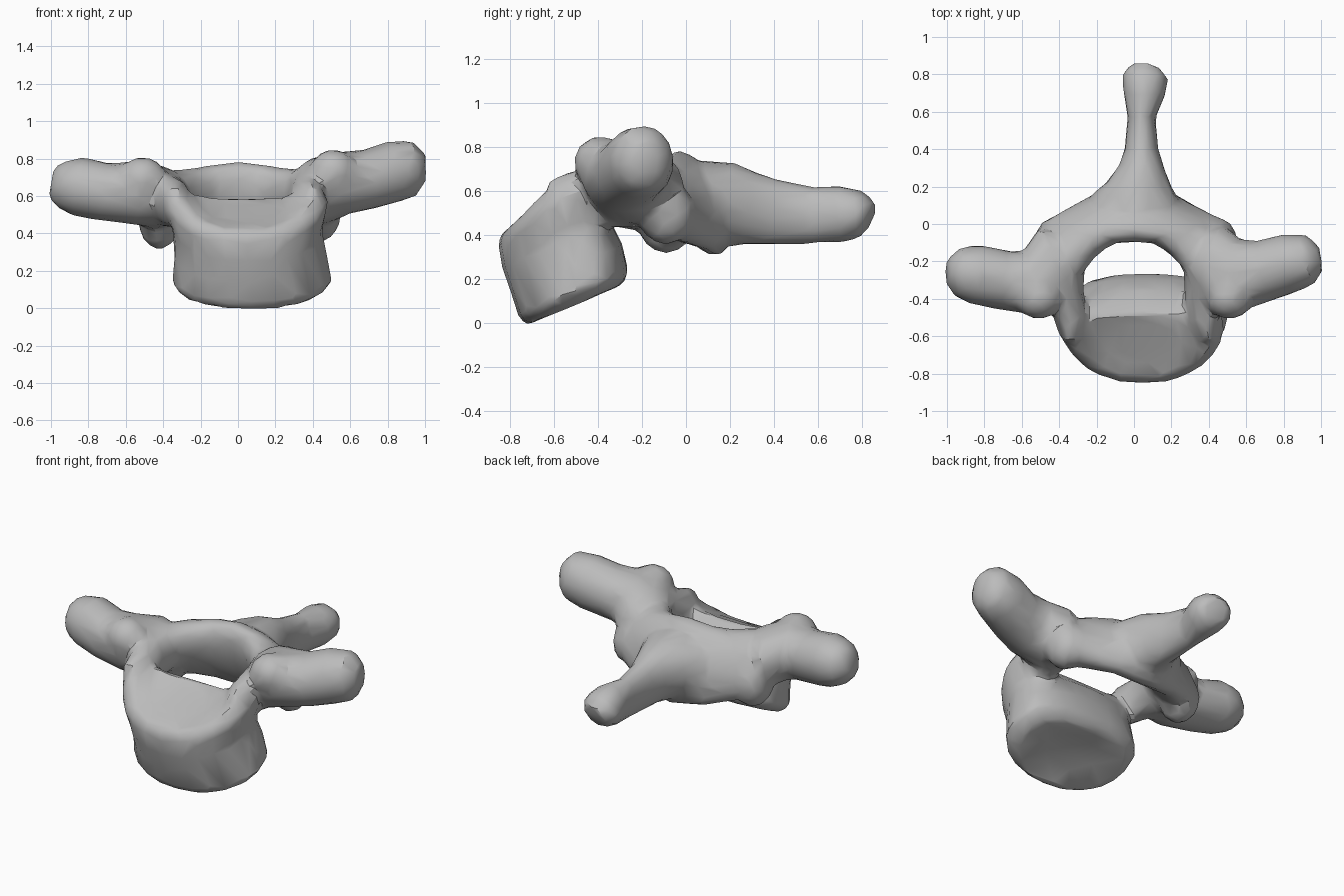
import bpy, bmesh, math
from mathutils import Vector, Matrix

cube = bpy.data.objects.get("Cube")
if cube:
    bpy.data.objects.remove(cube, do_unlink=True)

SIDES = 24
bm = bmesh.new()
UP = Vector((0, 0, 1))


def skin(rings):
    """Bridge a list of point rings into one closed shell."""
    loops = [[bm.verts.new(p) for p in ring] for ring in rings]
    for a, b in zip(loops, loops[1:]):
        for i in range(SIDES):
            j = (i + 1) % SIDES
            bm.faces.new((a[i], a[j], b[j], b[i]))
    bm.faces.new(loops[0][::-1])
    bm.faces.new(loops[-1])


def limb(sections, lean=0):
    """Loft ellipses (x, y, z, side radius, height radius) along a path."""
    pts = [Vector(s[:3]) for s in sections]
    rings = []
    for k, (x, y, z, rs, rh) in enumerate(sections):
        tangent = pts[min(k + 1, len(pts) - 1)] - pts[max(k - 1, 0)]
        side = tangent.cross(UP).normalized()
        lift = side.cross(tangent).normalized() + side * lean
        rings.append([pts[k] + side * rs * math.cos(i * math.tau / SIDES)
                      + lift * rh * math.sin(i * math.tau / SIDES)
                      for i in range(SIDES)])
    skin(rings)


def lump(centre, radii):
    """Rounded knob."""
    bmesh.ops.create_icosphere(
        bm, subdivisions=3, radius=1,
        matrix=Matrix.Translation(centre) @ Matrix.Diagonal((*radii, 1)))


def body_ring(cx, cy, cz, rx, front, back, slope, lift):
    """Tilted ring with a tapering front, a flat back and raised sides."""
    ring = []
    for i in range(SIDES):
        a = i * math.tau / SIDES
        c, s = math.cos(a), math.sin(a)
        x = math.copysign(abs(c) ** 0.9, c) * rx
        y = s ** 0.6 * back if s > 0 else -abs(s) ** 1.1 * front
        ring.append((cx + x, cy + y, cz + slope * y + lift * abs(c) ** 3))
    return ring


# Drum-shaped body leaning forward, with sloped ends
skin([body_ring(*r) for r in (
    (.06, -.50, .11, .18, .10, .10, .42, 0),
    (.06, -.50, .08, .36, .22, .21, .42, 0),
    (.075, -.50, .135, .43, .26, .24, .42, 0),
    (.07, -.51, .265, .41, .285, .22, .44, 0),
    (.05, -.53, .395, .40, .305, .18, .47, .02),
    (.045, -.56, .515, .44, .295, .11, .5, .06),
    (.04, -.57, .55, .39, .26, .09, .5, .10),
    (.03, -.62, .51, .22, .12, .09, .5, .02))])

# Short bridges from the body to the arch, and the knobs at each joint
for s in (-1, 1):
    limb([(s * .37 + .03, -.62, .56, .05, .09),
          (s * .36 + .02, -.50, .57, .09, .125),
          (s * .36, -.38, .57, .09, .14),
          (s * .39, -.24, .59, .13, .15)])
    lump((s * .43 + .01, -.09, .48 + s * .02), (.11, .13, .145))
    lump((s * .51, -.39, .71 + s * .02), (.13, .12, .12))

# Side processes
limb([(.30, -.22, .60, .10, .12), (.42, -.22, .62, .22, .18),
      (.55, -.28, .67, .20, .17), (.70, -.25, .69, .165, .16),
      (.83, -.21, .73, .16, .165), (.94, -.19, .75, .135, .15),
      (1.0, -.18, .75, .07, .08)])
limb([(-.30, -.21, .58, .10, .12), (-.42, -.22, .59, .22, .17),
      (-.55, -.32, .62, .175, .17), (-.70, -.30, .62, .16, .155),
      (-.85, -.27, .65, .16, .16), (-.94, -.26, .66, .135, .13),
      (-1.0, -.26, .67, .07, .08)])

# Arch behind the opening, its upper edge leaning inward
limb([(-.41, -.20, .58, .13, .16), (-.31, -.06, .56, .14, .19),
      (-.16, .03, .55, .12, .22), (0, .05, .545, .12, .24),
      (.16, .03, .55, .12, .22), (.31, -.06, .56, .14, .19),
      (.41, -.20, .58, .13, .16)], lean=.35)

# Rear process with a knobbed tip
limb([(.01, .07, .54, .25, .20), (.02, .13, .54, .24, .195),
      (.03, .20, .54, .18, .19), (.04, .30, .52, .125, .165),
      (.04, .40, .505, .09, .15), (.04, .57, .49, .075, .13),
      (.055, .70, .495, .115, .13), (.06, .79, .49, .125, .11),
      (.07, .835, .47, .09, .075)])

bmesh.ops.recalc_face_normals(bm, faces=bm.faces)
mesh = bpy.data.meshes.new("vertebra")
bm.to_mesh(mesh)
bm.free()
bone = bpy.data.objects.new("vertebra", mesh)
bpy.context.collection.objects.link(bone)

# Fuse the parts into one softened, coarsely faceted skin
fuse = bone.modifiers.new("fuse", "REMESH")
fuse.mode = "VOXEL"
fuse.voxel_size = 0.02
soften = bone.modifiers.new("soften", "SMOOTH")
soften.factor = 0.5
soften.iterations = 10
coarsen = bone.modifiers.new("coarsen", "DECIMATE")
coarsen.ratio = 0.06

bpy.context.view_layer.objects.active = bone
bone.select_set(True)
for name in ("fuse", "soften", "coarsen"):
    bpy.ops.object.modifier_apply(modifier=name)

# Plain bone material
grey = bpy.data.materials.new("bone grey")
grey.use_nodes = True
colour = (.5, .5, .5, 1)
grey.diffuse_color = colour
grey.node_tree.nodes["Principled BSDF"].inputs["Base Color"].default_value = colour
bone.data.materials.clear()
bone.data.materials.append(grey)
bpy.ops.object.shade_smooth_by_angle(angle=math.radians(30))
